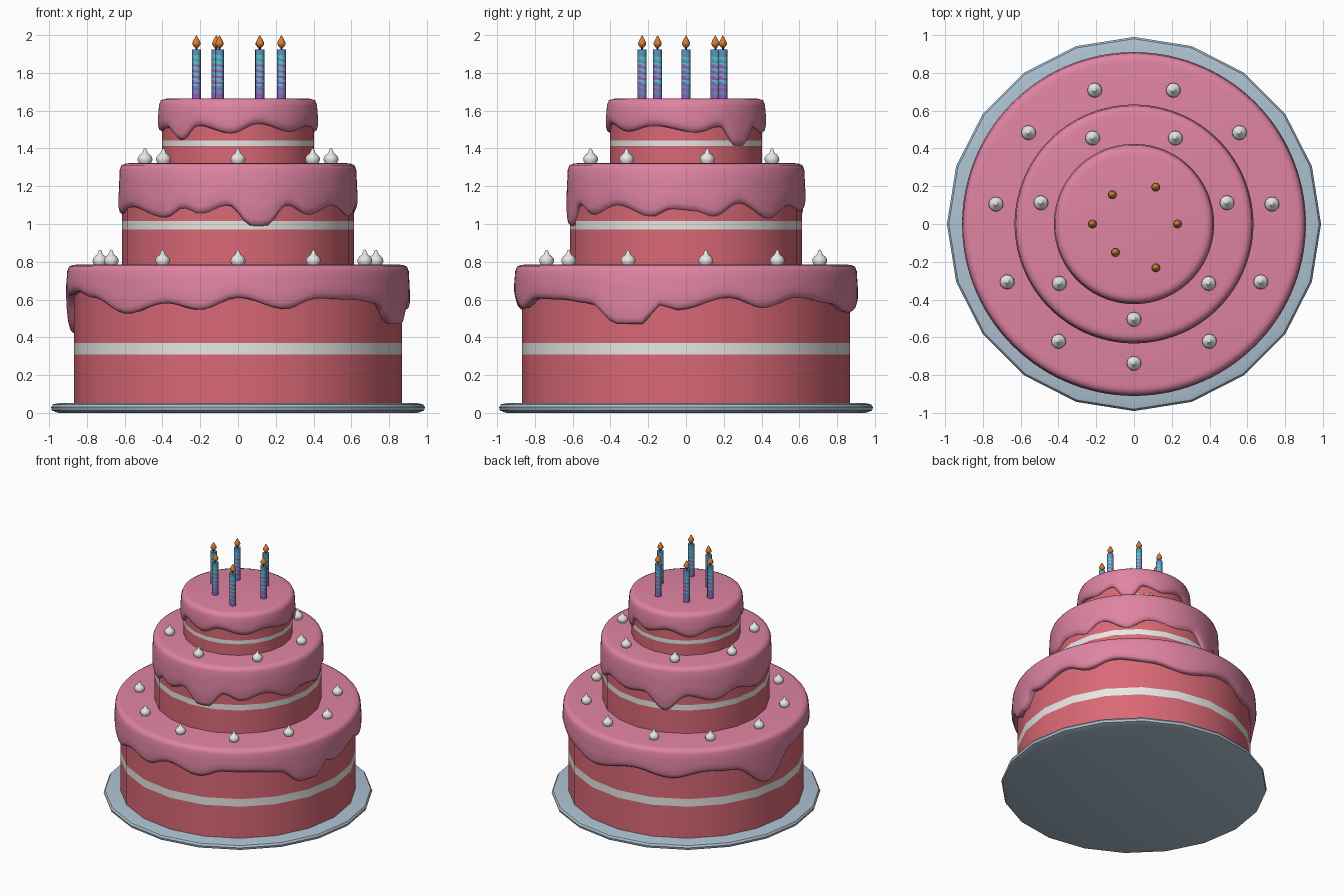
import bpy, bmesh, math
from math import cos, sin, pi, radians

if "Cube" in bpy.data.objects:
    bpy.data.objects.remove(bpy.data.objects["Cube"])

def material(name, r, g, b):
    m = bpy.data.materials.new(name)
    m.diffuse_color = (r, g, b, 1)
    m.use_nodes = True
    m.node_tree.nodes["Principled BSDF"].inputs["Base Color"].default_value = m.diffuse_color
    return m

ICING = material("pink_icing", .74, .23, .36)
SPONGE = material("red_sponge", .70, .14, .18)
CREAM = material("white_cream", .80, .80, .78)
PLATE = material("pale_blue_plate", .42, .54, .64)
BLUE = material("candle_blue", .10, .32, .55)
TEAL = material("candle_teal", .12, .55, .58)
PURPLE = material("candle_purple", .32, .11, .50)
FLAME = material("flame_orange", .70, .20, .03)
WICK = material("wick_brown", .05, .03, .02)

def rings(name, points, rows, segs, mats, rule=None, loc=(0, 0, 0), angle=35):
    """Surface from rows of points; points(row, seg) gives (x, y, z)."""
    bm = bmesh.new()
    grid = [[bm.verts.new(points(i, j)) for j in range(segs)] for i in range(rows)]
    for i in range(rows - 1):
        for j in range(segs):
            k = (j + 1) % segs
            f = bm.faces.new((grid[i][j], grid[i][k], grid[i + 1][k], grid[i + 1][j]))
            f.material_index = rule(i, j) if rule else 0
    bmesh.ops.remove_doubles(bm, verts=bm.verts, dist=1e-5)
    bmesh.ops.recalc_face_normals(bm, faces=bm.faces)
    me = bpy.data.meshes.new(name)
    bm.to_mesh(me)
    bm.free()
    for m in mats:
        me.materials.append(m)
    ob = bpy.data.objects.new(name, me)
    ob.location = loc
    bpy.context.collection.objects.link(ob)
    bpy.ops.object.select_all(action='DESELECT')
    ob.select_set(True)
    bpy.context.view_layer.objects.active = ob
    bpy.ops.object.shade_smooth_by_angle(angle=radians(angle))
    return ob

def lathe(name, profile, segs, mats, rule=None, loc=(0, 0, 0), angle=35):
    def pt(i, j):
        r, z = profile[i]
        a = 2 * pi * j / segs
        return (r * cos(a), r * sin(a), z)
    return rings(name, pt, len(profile), segs, mats, rule, loc, angle)

def edge_height(drips, a):
    """Icing hem height at angle a (degrees), eased between the listed points."""
    pts = sorted(drips)
    pts = [(pts[-1][0] - 360, pts[-1][1])] + pts + [(pts[0][0] + 360, pts[0][1])]
    for (a0, z0), (a1, z1) in zip(pts, pts[1:]):
        if a0 <= a <= a1:
            t = (a - a0) / (a1 - a0)
            return z0 + (z1 - z0) * (1 - cos(pi * t)) / 2

def icing(name, r, wall, top, drips, segs=120):
    c = .035                                    # rounded shoulder
    def pt(i, j):
        a = 360 * j / segs
        e = edge_height(drips, a)
        low = e + .035
        side = top - c
        prof = [(0, top), (r - c - .02, top), (r - c, top - .003),
                (r - .3 * c - .005, top - .3 * c), (r - .006, side),
                (r - .003, side + (low - side) * .33), (r, side + (low - side) * .67),
                (r, low), (r - .006, e + .012), (r - .02, e),
                (wall - .02, e + .008)]
        q, z = prof[i]
        return (q * cos(radians(a)), q * sin(radians(a)), z)
    return rings(name, pt, 11, segs, [ICING], angle=60)

# plate
lathe("plate", [(0, 0), (.95, 0), (.985, .012), (.99, .03), (.98, .045), (.95, .052), (0, .052)],
      20, [PLATE])

# sponge tiers with a cream band: radius, bottom, band low, band high, top
for name, r, z0, b0, b1, z1 in (("bottom_sponge", .868, .05, .308, .37, .72),
                                ("middle_sponge", .614, .77, .972, 1.016, 1.27),
                                ("top_sponge", .402, 1.31, 1.412, 1.442, 1.61)):
    lathe(name, [(0, z0), (r, z0), (r, b0), (r, b1), (r, z1), (0, z1)], 20,
          [SPONGE, CREAM], lambda i, j: int(i == 2))

# dripping icing: (angle, hem height)
icing("bottom_icing", .91, .868, .785, [
    (15, .61), (27, .555), (41, .61), (58, .58), (75, .53), (100, .60), (118, .55), (135, .60),
    (148, .59), (167, .42), (184, .62), (199, .64), (211, .61), (229, .525), (245, .58),
    (257, .545), (270, .61), (286, .55), (298, .605), (312, .60), (325, .58), (336, .47),
    (345, .47), (351, .57), (357, .545)])
icing("middle_icing", .632, .614, 1.322, [
    (4, 1.07), (14, 1.04), (27, 1.11), (45, 1.03), (62, 1.10), (80, 1.07), (95, 1.09),
    (110, .965), (126, 1.09), (145, 1.04), (163, 1.10), (182, 1.05), (205, 1.09), (232, 1.035),
    (242, 1.085), (251, 1.055), (265, 1.10), (277, .99), (284, .99), (295, 1.10), (307, 1.05),
    (324, 1.10), (343, 1.04), (353, 1.08)])
icing("top_icing", .424, .402, 1.665, [
    (8, 1.485), (26, 1.515), (40, 1.415), (47, 1.415), (60, 1.51), (80, 1.48), (105, 1.52),
    (130, 1.47), (155, 1.52), (180, 1.49), (205, 1.51), (223, 1.445), (239, 1.52), (265, 1.48),
    (285, 1.53), (312, 1.49), (335, 1.52)])

# cream dollops around the two lower tiers
DOLLOP = [(0, -.005), (.028, -.005), (.039, .015), (.038, .03), (.028, .044), (.015, .053),
          (.010, .066), (.006, .076), (0, .079)]
for tier, n, r, z in (("bottom", 11, .738, .785), ("middle", 7, .505, 1.322)):
    for k in range(n):
        a = -pi / 2 + 2 * pi * k / n
        lathe(f"{tier}_cream_dollop_{k + 1}", DOLLOP, 12, [CREAM],
              loc=(r * cos(a), r * sin(a), z), angle=60)

# candles with slanting stripes, wicks and flames
STEPS, SIDES = 26, 12
def stripe(i, j):
    if i < 1 or i > STEPS:
        return 0
    odd = (i * 4 + j) // 6 % 2
    if i < STEPS * .3:
        return 2 if odd else (2 if i < 3 else 0)
    if i < STEPS * .72:
        return 2 if odd else 1
    return 0 if odd else (1 if i < STEPS * .9 else 0)

body = [(0, 0)] + [(.024, .265 * i / STEPS) for i in range(STEPS + 1)] + [(0, .265)]
spots = [(-.22, 0), (-.115, .155), (.115, .195), (.23, 0), (-.098, -.15), (.116, -.232)]
for k, (x, y) in enumerate(spots, 1):
    lathe(f"candle_{k}", body, SIDES, [BLUE, TEAL, PURPLE], stripe, (x, y, 1.66))
    lathe(f"wick_{k}", [(0, 0), (.006, 0), (.006, .025), (0, .025)], 6, [WICK], None, (x, y, 1.92))
    lathe(f"flame_{k}", [(0, 0), (.012, .004), (.022, .018), (.022, .028), (.013, .046), (.005, .06),
                         (0, .068)], 10, [FLAME], None, (x, y, 1.932), 60)
